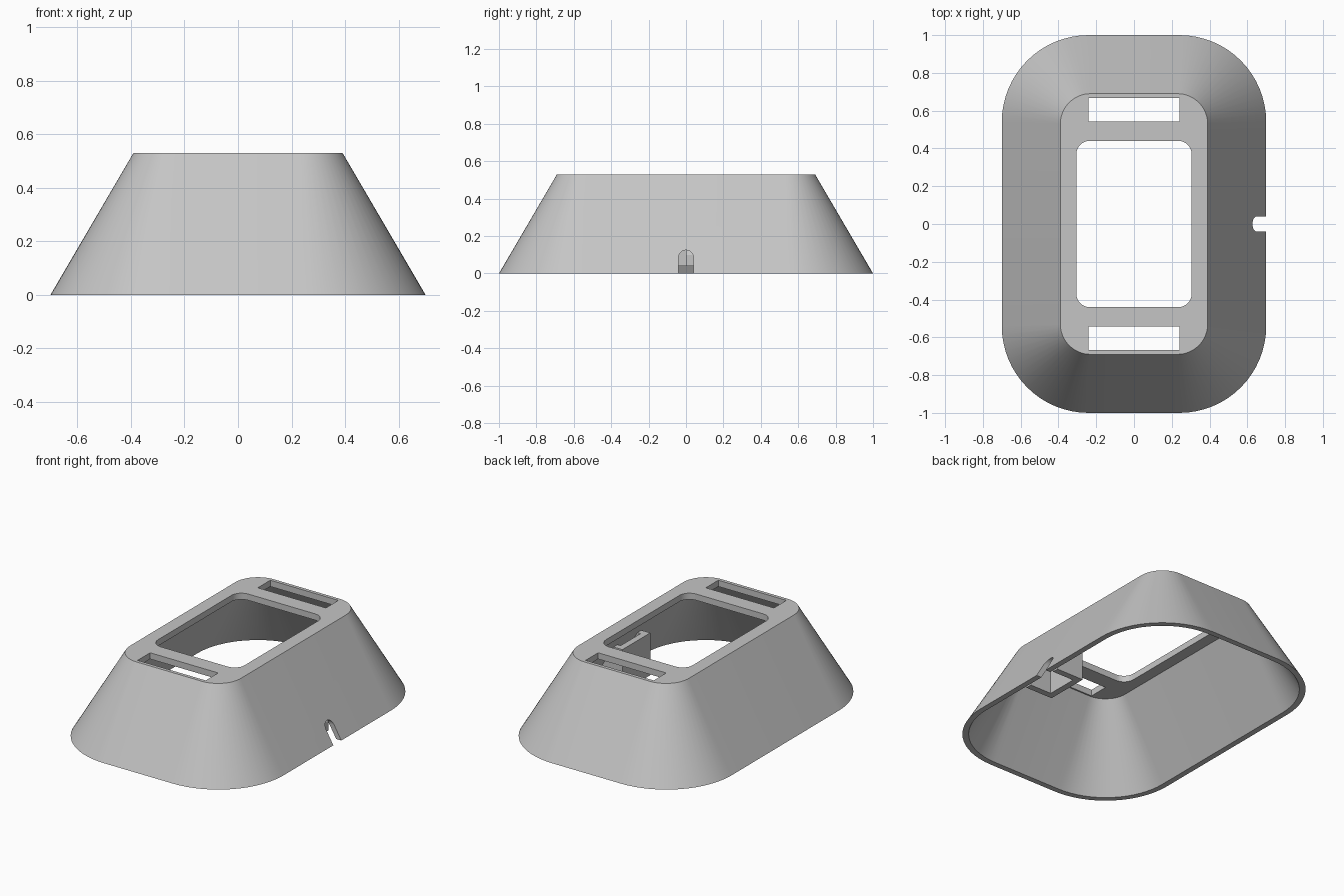
import bpy, bmesh, math

if "Cube" in bpy.data.objects:
    bpy.data.objects.remove(bpy.data.objects["Cube"], do_unlink=True)

grey = bpy.data.materials.new("light_grey")
grey.use_nodes = True
grey.diffuse_color = (0.56, 0.56, 0.56, 1)
grey.node_tree.nodes["Principled BSDF"].inputs["Base Color"].default_value = grey.diffuse_color


def rounded_rect(hx, hy, r, z, steps=16):
    """Ring of points around a rounded rectangle."""
    ring = []
    for k, (sx, sy) in enumerate([(1, 1), (-1, 1), (-1, -1), (1, -1)]):
        for i in range(steps + 1):
            a = math.pi / 2 * (k + i / steps)
            ring.append((sx * (hx - r) + r * math.cos(a), sy * (hy - r) + r * math.sin(a), z))
    return ring


def loft(name, ring_a, ring_b):
    """Closed solid between two matching rings."""
    bm = bmesh.new()
    a = [bm.verts.new(p) for p in ring_a]
    b = [bm.verts.new(p) for p in ring_b]
    bm.faces.new(a)
    bm.faces.new(b)
    n = len(a)
    for i in range(n):
        j = (i + 1) % n
        bm.faces.new((a[i], a[j], b[j], b[i]))
    bmesh.ops.recalc_face_normals(bm, faces=bm.faces)
    me = bpy.data.meshes.new(name)
    bm.to_mesh(me)
    bm.free()
    me.materials.append(grey)
    ob = bpy.data.objects.new(name, me)
    bpy.context.collection.objects.link(ob)
    return ob


def box(name, x0, x1, y0, y1, z0, z1):
    ring = [(x0, y0), (x1, y0), (x1, y1), (x0, y1)]
    return loft(name, [(x, y, z0) for x, y in ring], [(x, y, z1) for x, y in ring])


def cut(target, cutter):
    cutter.hide_render = True
    mod = target.modifiers.new("cut", "BOOLEAN")
    mod.operation = "DIFFERENCE"
    mod.solver = "EXACT"
    mod.object = cutter
    bpy.context.view_layer.objects.active = target
    bpy.ops.object.modifier_apply(modifier=mod.name)
    bpy.data.objects.remove(cutter, do_unlink=True)


# Tapered outer housing, hollowed from below
housing = loft("housing", rounded_rect(0.7, 1.0, 0.46, 0), rounded_rect(0.39, 0.69, 0.16, 0.53))
cut(housing, loft("hollow_cutter", rounded_rect(0.676, 0.976, 0.436, -0.02),
                  rounded_rect(0.377, 0.677, 0.147, 0.49)))

# Central opening and the two strap slots in the top
cut(housing, loft("opening_cutter", rounded_rect(0.305, 0.44, 0.07, 0.4, 8),
                  rounded_rect(0.305, 0.44, 0.07, 0.6, 8)))
for s in (-1, 1):
    cut(housing, box("slot_cutter", -0.24, 0.24, s * 0.605 - 0.063, s * 0.605 + 0.063, 0.4, 0.6))

# Arched cable notch in the left wall
arch = [(-0.04, -0.05), (0.04, -0.05)]
arch += [(0.04 * math.cos(math.pi * i / 12), 0.085 + 0.04 * math.sin(math.pi * i / 12)) for i in range(13)]
cut(housing, loft("notch_cutter", [(0.5, y, z) for y, z in arch], [(0.8, y, z) for y, z in arch]))

# Small bracket inside, beside the notch
side = [(0.42, 0.04), (0.61, 0.04), (0.61, 0.1), (0.485, 0.31), (0.42, 0.31)]
for name, y in (("bracket_back_rib", 0.0), ("bracket_front_rib", -0.24)):
    loft(name, [(x, y, z) for x, z in side], [(x, y + 0.04, z) for x, z in side])
box("bracket_inner_plate", 0.42, 0.46, -0.2, 0.0, 0.04, 0.31)

# Smooth rounded corners, crisp edges
bpy.ops.object.select_all(action="DESELECT")
housing.select_set(True)
bpy.context.view_layer.objects.active = housing
bpy.ops.object.shade_smooth_by_angle(angle=math.radians(30))
